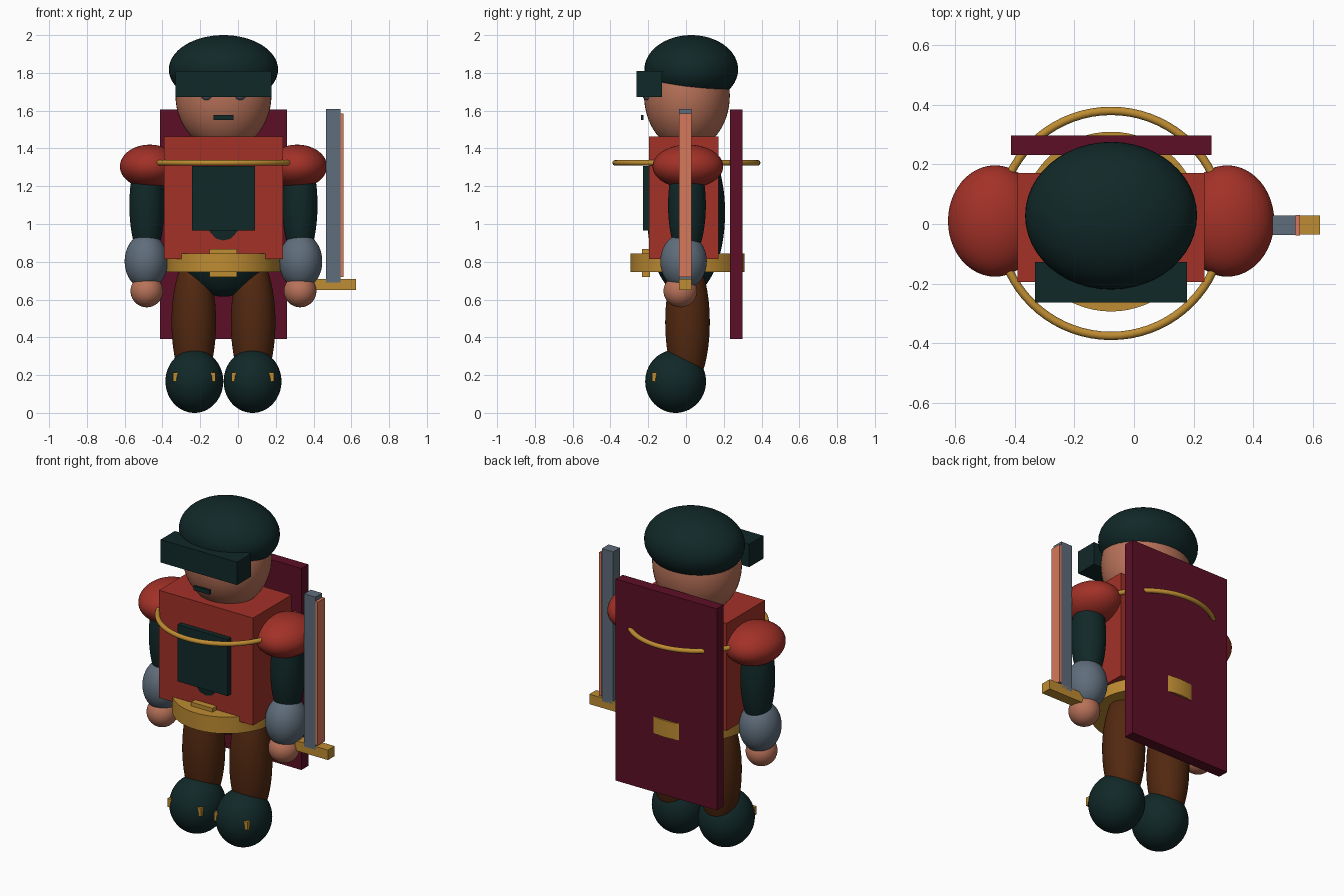
import bpy, math

if "Cube" in bpy.data.objects:
    bpy.data.objects.remove(bpy.data.objects["Cube"])

CX = -0.077  # figure's centre line


def mat(name, r, g, b):
    m = bpy.data.materials.new(name)
    lin = [((c / 255 + 0.055) / 1.055) ** 2.4 if c > 10 else c / 255 / 12.92 for c in (r, g, b)]
    m.diffuse_color = (*lin, 1)
    m.use_nodes = True
    m.node_tree.nodes["Principled BSDF"].inputs["Base Color"].default_value = m.diffuse_color
    return m


TEAL = mat("dark_teal", 17, 40, 40)
RED = mat("red", 162, 49, 39)
GOLD = mat("gold", 190, 140, 50)
SLATE = mat("slate", 95, 109, 123)
SKIN = mat("skin", 184, 114, 89)
MAROON = mat("maroon", 92, 15, 38)
BROWN = mat("brown", 82, 40, 16)
COPPER = mat("copper", 214, 120, 90)


def finish(name, m):
    o = bpy.context.object
    o.name = name
    o.data.materials.append(m)
    return o


def box(name, m, x, y, z):
    """Box from (min, max) ranges."""
    bpy.ops.mesh.primitive_cube_add(size=1, location=[sum(r) / 2 for r in (x, y, z)])
    o = finish(name, m)
    o.scale = [r[1] - r[0] for r in (x, y, z)]
    return o


def ball(name, m, loc, rad):
    bpy.ops.mesh.primitive_uv_sphere_add(segments=48, ring_count=32, radius=1, location=loc)
    o = finish(name, m)
    o.scale = rad
    bpy.ops.object.shade_smooth()
    return o


# Head, beret, visor and face
ball("head", SKIN, (CX, 0.005, 1.68), (0.254, 0.227, 0.29))
ball("cap", TEAL, (CX, 0.028, 1.818), (0.289, 0.248, 0.182))
box("visor", TEAL, (-0.332, 0.178), (-0.263, -0.128), (1.672, 1.81))
box("mouth", TEAL, (-0.13, -0.024), (-0.238, -0.225), (1.55, 1.576))

# Torso, inner body and chest panel
box("torso", RED, (-0.391, 0.237), (-0.195, 0.172), (0.815, 1.463))
ball("body", TEAL, (CX, 0.0, 1.06), (0.3, 0.207, 0.445))
box("chest_panel", TEAL, (-0.244, 0.09), (-0.227, -0.18), (0.965, 1.307))

# Belt with buckle, and chest ring
bpy.ops.mesh.primitive_cylinder_add(vertices=64, radius=0.302, depth=0.1, location=(CX, 0.008, 0.795))
finish("belt", GOLD)
bpy.ops.object.shade_smooth_by_angle(angle=math.radians(35))
box("belt_buckle", GOLD, (-0.15, -0.006), (-0.233, -0.19), (0.72, 0.868))
bpy.ops.mesh.primitive_torus_add(major_radius=0.378, minor_radius=0.014, major_segments=72,
                                 minor_segments=16, location=(CX, 0.002, 1.324))
finish("chest_ring", GOLD)
bpy.ops.object.shade_smooth()

# Cape
box("cape", MAROON, (-0.414, 0.26), (0.232, 0.298), (0.39, 1.605))

# Mirrored parts
for side, s in (("left", -1), ("right", 1)):
    ball(side + "_eye", SLATE, (CX + s * 0.088, -0.2, 1.688), (0.033, 0.033, 0.033))
    ball(side + "_pauldron", RED, (CX + s * 0.39, 0.01, 1.305), (0.158, 0.187, 0.115))
    ball(side + "_upper_arm", TEAL, (CX + s * 0.405, 0.005, 1.1), (0.093, 0.1, 0.3))
    ball(side + "_forearm", SLATE, (CX + s * 0.409, -0.013, 0.802), (0.114, 0.123, 0.148))
    ball(side + "_hand", SKIN, (CX + s * 0.406, -0.03, 0.645), (0.086, 0.089, 0.086))
    ball(side + "_leg", BROWN, (CX + s * 0.157, 0.008, 0.48), (0.118, 0.118, 0.36))
    ball(side + "_boot", TEAL, (CX + s * 0.154, -0.055, 0.167), (0.153, 0.161, 0.167))
    bx = CX + s * 0.155
    box(side + "_boot_strap", GOLD, (bx - 0.113, bx + 0.113), (-0.181, -0.155), (0.165, 0.215))

# Sword held beside the right hand
box("blade", SLATE, (0.466, 0.542), (-0.037, 0.028), (0.69, 1.61))
box("blade_edge", COPPER, (0.542, 0.558), (-0.038, 0.03), (0.72, 1.585))
box("sword_guard", GOLD, (0.385, 0.625), (-0.036, 0.028), (0.65, 0.71))
